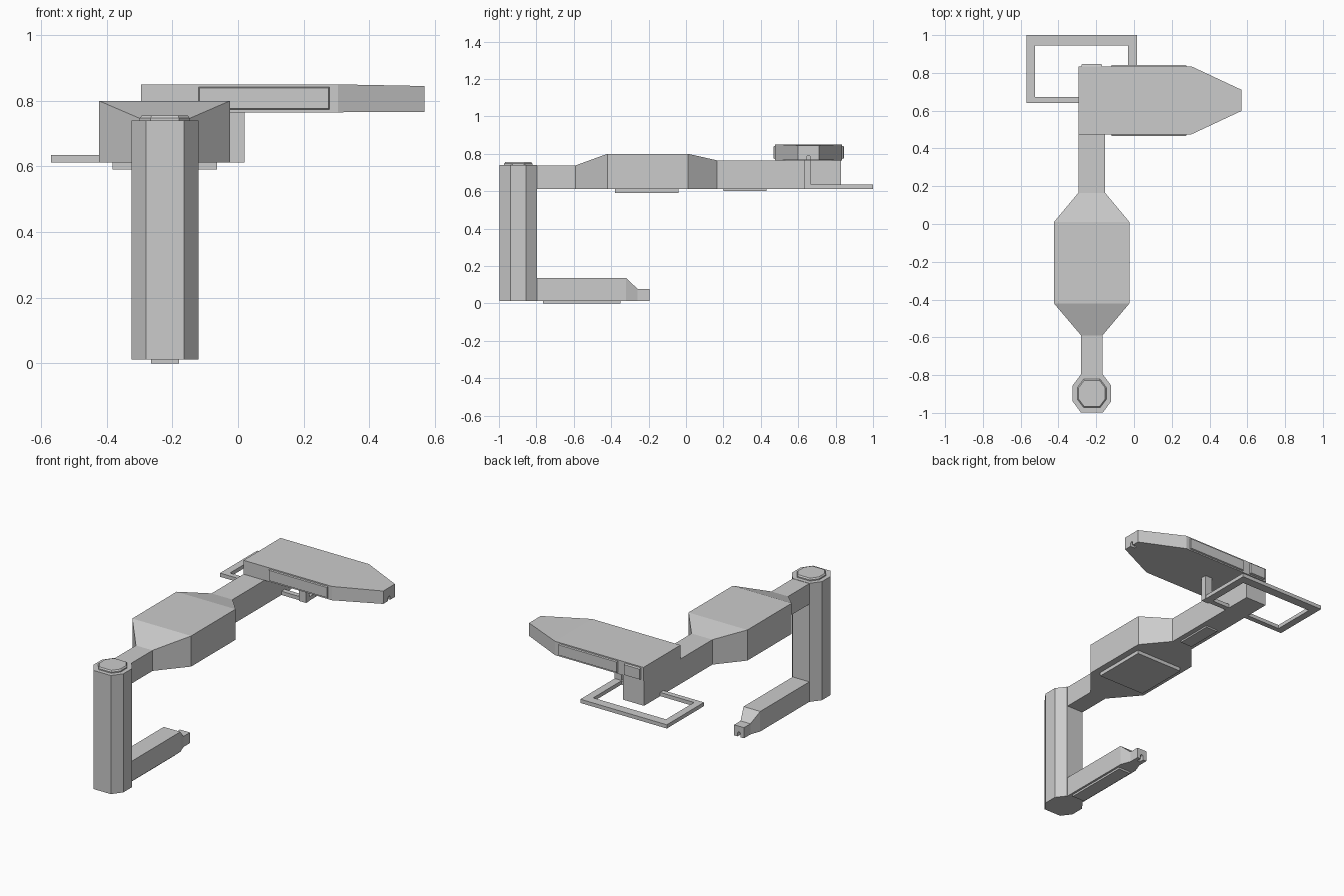
import bpy, bmesh, math

if "Cube" in bpy.data.objects:
    bpy.data.objects.remove(bpy.data.objects["Cube"])

def mesh_object(name, bm):
    bmesh.ops.recalc_face_normals(bm, faces=bm.faces)
    me = bpy.data.meshes.new(name)
    bm.to_mesh(me)
    bm.free()
    ob = bpy.data.objects.new(name, me)
    bpy.context.collection.objects.link(ob)
    return ob

def loft(name, rings):
    """Skin a list of equal-length point rings and cap both ends."""
    bm = bmesh.new()
    rows = [[bm.verts.new(p) for p in ring] for ring in rings]
    n = len(rows[0])
    for a, b in zip(rows, rows[1:]):
        for i in range(n):
            j = (i + 1) % n
            bm.faces.new((a[i], a[j], b[j], b[i]))
    bm.faces.new(rows[0])
    bm.faces.new(rows[-1])
    return mesh_object(name, bm)

def rect_y(y, x0, x1, z0, z1):
    return [(x0, y, z0), (x1, y, z0), (x1, y, z1), (x0, y, z1)]

def rect_x(x, y0, y1, z0, z1):
    return [(x, y0, z0), (x, y1, z0), (x, y1, z1), (x, y0, z1)]

def box(name, x0, x1, y0, y1, z0, z1):
    return loft(name, [rect_y(y0, x0, x1, z0, z1), rect_y(y1, x0, x1, z0, z1)])

def octagon(z, s):
    cx, cy, hx, hy, fx, fy = -0.223, -0.897, 0.102 * s, 0.101 * s, 0.058 * s, 0.042 * s
    pts = [(hx, -fy), (hx, fy), (fx, hy), (-fx, hy), (-hx, fy), (-hx, -fy), (-fx, -hy), (fx, -hy)]
    return [(cx + x, cy + y, z) for x, y in pts]

def arch_notch(ob, p, axis, r, h, depth):
    """Cut a small round-topped notch upward from point p, running along axis."""
    prof = [(-r, -0.01), (r, -0.01)]
    prof += [(r * math.cos(a), h - r + r * math.sin(a)) for a in
             [math.pi * k / 6 for k in range(7)]]
    rings = []
    for d in (-depth, depth):
        if axis == 'x':
            rings.append([(p[0] + d, p[1] + u, p[2] + v) for u, v in prof])
        else:
            rings.append([(p[0] + u, p[1] + d, p[2] + v) for u, v in prof])
    cutter = loft(ob.name + "_notch_cutter", rings)
    cutter.hide_render = True
    mod = ob.modifiers.new("notch", 'BOOLEAN')
    mod.operation = 'DIFFERENCE'
    mod.solver = 'EXACT'
    mod.object = cutter
    bpy.context.view_layer.objects.active = ob
    bpy.ops.object.modifier_apply(modifier=mod.name)
    bpy.data.objects.remove(cutter)

# Front column with its raised cap
loft("column", [octagon(0.012, 1), octagon(0.74, 1)])
loft("column_cap", [octagon(0.738, 0.75), octagon(0.747, 0.75), octagon(0.755, 0.69)])

# Lower arm with narrow stepped tip
lower = loft("lower_arm", [
    rect_y(-0.82, -0.28, -0.167, 0.012, 0.135),
    rect_y(-0.32, -0.28, -0.167, 0.012, 0.135),
    rect_y(-0.258, -0.257, -0.19, 0.012, 0.077),
    rect_y(-0.195, -0.257, -0.19, 0.012, 0.077)])
arch_notch(lower, (-0.223, -0.195, 0.012), 'y', 0.01, 0.03, 0.03)
box("lower_arm_pad", -0.265, -0.18, -0.765, -0.35, 0, 0.014)

# Upper arm swelling into the main housing
loft("upper_arm", [
    rect_y(-0.82, -0.28, -0.167, 0.612, 0.738),
    rect_y(-0.59, -0.28, -0.167, 0.612, 0.738),
    rect_y(-0.42, -0.424, -0.024, 0.612, 0.80),
    rect_y(0.01, -0.424, -0.024, 0.612, 0.80),
    rect_y(0.165, -0.295, -0.153, 0.612, 0.765),
    rect_y(0.828, -0.295, -0.153, 0.612, 0.765)])
box("housing_pad", -0.382, -0.064, -0.38, -0.04, 0.59, 0.614)
box("rear_arm_pad", -0.265, -0.185, 0.2, 0.43, 0.602, 0.614)

# Head with tapered nose
head = loft("head", [
    rect_x(-0.295, 0.475, 0.834, 0.765, 0.85),
    rect_x(0.305, 0.475, 0.834, 0.765, 0.85),
    rect_x(0.568, 0.598, 0.711, 0.766, 0.845)])
arch_notch(head, (0.568, 0.655, 0.766), 'x', 0.01, 0.026, 0.03)

# Side panels on the head, bevelled outward
def panel(name, x0, x1, y_in, y_out):
    loft(name, [rect_y(y_in, x0, x1, 0.771, 0.844),
                rect_y(y_out, x0 + 0.004, x1 - 0.004, 0.776, 0.839)])

panel("front_panel", -0.122, 0.28, 0.48, 0.467)
panel("back_panel", -0.122, 0.28, 0.83, 0.842)
panel("back_small_panel", -0.28, -0.168, 0.83, 0.846)

# Flat rectangular handle loop
outer = [(-0.57, 0.64), (0.017, 0.64), (0.017, 1.0), (-0.57, 1.0)]
inner = [(-0.525, 0.672), (-0.031, 0.672), (-0.031, 0.944), (-0.525, 0.944)]
bm = bmesh.new()
o, i = ([bm.verts.new((x, y, 0.612)) for x, y in pts] for pts in (outer, inner))
faces = [bm.faces.new((o[k], o[(k + 1) % 4], i[(k + 1) % 4], i[k])) for k in range(4)]
ext = bmesh.ops.extrude_face_region(bm, geom=faces, use_keep_orig=True)
top = [v for v in ext["geom"] if isinstance(v, bmesh.types.BMVert)]
bmesh.ops.translate(bm, verts=top, vec=(0, 0, 0.023))
mesh_object("handle_loop", bm)

# Post joining the loop to the head
box("handle_post", -0.028, 0.02, 0.632, 0.667, 0.612, 0.768)
